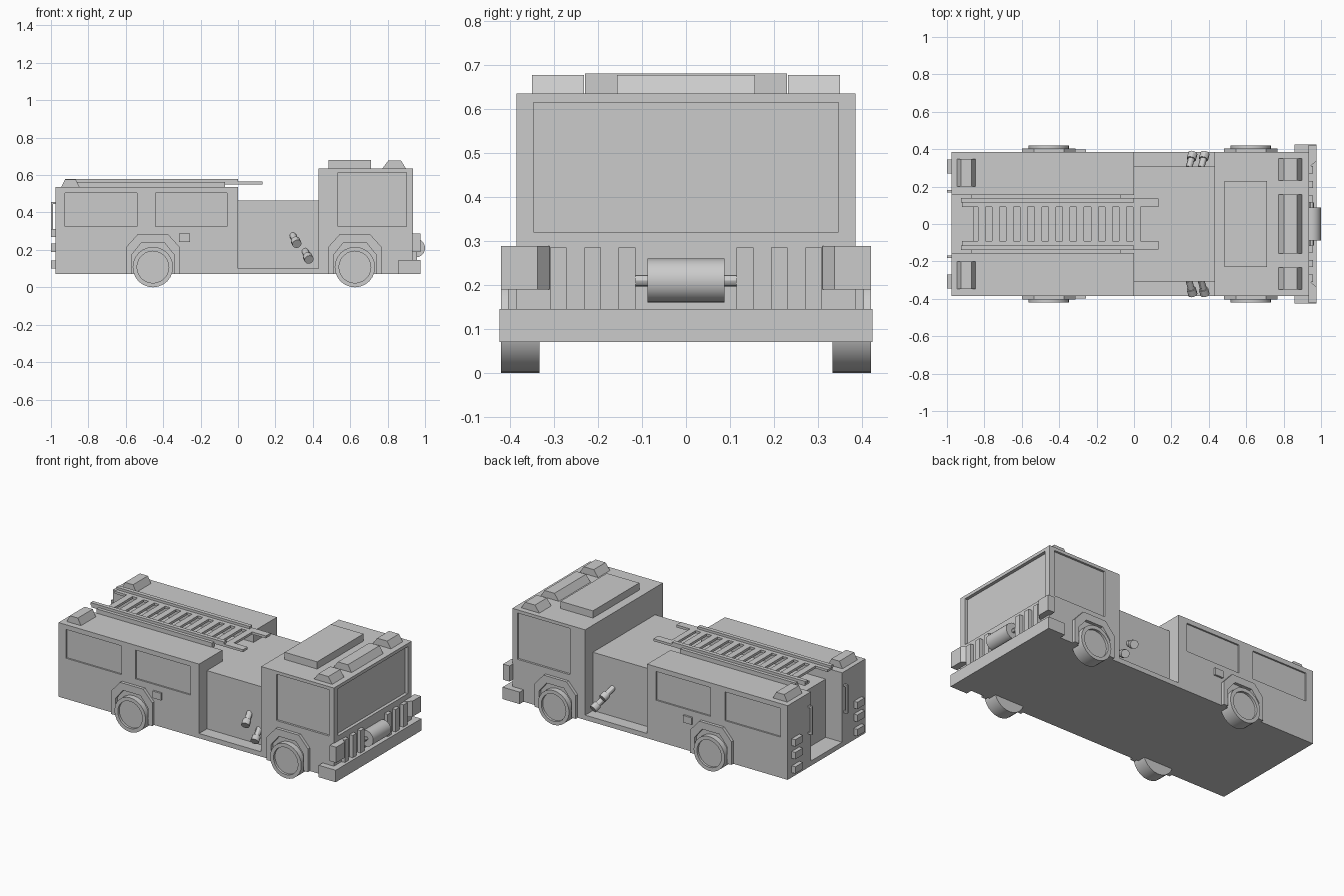
import bpy, bmesh
from mathutils import Vector, Matrix

if "Cube" in bpy.data.objects:
    bpy.data.objects.remove(bpy.data.objects["Cube"])


def finish(name, bm):
    bmesh.ops.recalc_face_normals(bm, faces=bm.faces[:])
    me = bpy.data.meshes.new(name)
    bm.to_mesh(me)
    bm.free()
    ob = bpy.data.objects.new(name, me)
    bpy.context.collection.objects.link(ob)
    return ob


def activate(ob):
    bpy.ops.object.select_all(action='DESELECT')
    ob.select_set(True)
    bpy.context.view_layer.objects.active = ob


def prism(name, pts, axis, a, b):
    """Extrude a 2D outline along an axis from a to b."""
    place = {'x': lambda p, t: (t, p[0], p[1]),
             'y': lambda p, t: (p[0], t, p[1]),
             'z': lambda p, t: (p[0], p[1], t)}[axis]
    bm = bmesh.new()
    face = bm.faces.new([bm.verts.new(place(p, a)) for p in pts])
    ext = bmesh.ops.extrude_face_region(bm, geom=[face])
    move = Vector(place((0, 0), b - a))
    bmesh.ops.translate(bm, vec=move, verts=[v for v in ext['geom'] if isinstance(v, bmesh.types.BMVert)])
    return finish(name, bm)


def box(name, x, y, z):
    return prism(name, [(x[0], y[0]), (x[1], y[0]), (x[1], y[1]), (x[0], y[1])], 'z', z[0], z[1])


def side(s, a, b):
    return sorted((s * a, s * b))


def tube(name, p, q, r, segs=12, inset=0, depth=0):
    """Cylinder from p to q; the q end may get a sunken disc."""
    p, q = Vector(p), Vector(q)
    d = q - p
    bm = bmesh.new()
    bmesh.ops.create_cone(bm, cap_ends=True, segments=segs, radius1=r, radius2=r, depth=d.length)
    if inset:
        bm.normal_update()
        cap = [f for f in bm.faces if f.normal.z > 0.9]
        bmesh.ops.inset_region(bm, faces=cap, thickness=inset)
        low = bmesh.ops.extrude_face_region(bm, geom=cap)
        bmesh.ops.delete(bm, geom=cap, context='FACES_ONLY')
        bmesh.ops.translate(bm, vec=(0, 0, -depth), verts=[v for v in low['geom'] if isinstance(v, bmesh.types.BMVert)])
    bmesh.ops.transform(bm, verts=bm.verts, matrix=Matrix.Translation((p + q) / 2) @ d.to_track_quat('Z', 'Y').to_matrix().to_4x4())
    ob = finish(name, bm)
    activate(ob)
    bpy.ops.object.shade_smooth_by_angle()
    return ob


def cut(ob, x, y, z):
    """Cut a box-shaped recess out of an object."""
    c = box("cutter", x, y, z)
    c.hide_render = True
    m = ob.modifiers.new("recess", 'BOOLEAN')
    m.operation, m.solver, m.object = 'DIFFERENCE', 'EXACT', c
    activate(ob)
    bpy.ops.object.modifier_apply(modifier=m.name)
    bpy.data.objects.remove(c)


# Rear body with ladder channel, rear step recess and sunken shutters
rear = box("rear_body", (-0.975, 0), (-0.385, 0.385), (0.07, 0.535))
cut(rear, (-1.1, 0.1), (-0.155, 0.155), (0.465, 0.7))
cut(rear, (-1.1, -0.86), (-0.155, 0.155), (0.1, 0.6))
for s in (-1, 1):
    for x in ((-0.925, -0.54), (-0.44, -0.06)):
        cut(rear, x, side(s, 0.375, 0.5), (0.325, 0.505))

# Pump section with side steps
box("pump_section", (0, 0.43), (-0.308, 0.308), (0.07, 0.465))
for s in (-1, 1):
    box("side_step", (0, 0.43), side(s, 0.308, 0.385), (0.07, 0.1))

# Cab with sunken windows
cab = box("cab", (0.43, 0.935), (-0.385, 0.385), (0.07, 0.635))
cut(cab, (0.915, 1.1), (-0.347, 0.347), (0.32, 0.615))
for s in (-1, 1):
    cut(cab, (0.535, 0.9), side(s, 0.372, 0.5), (0.325, 0.615))
box("roof_unit", (0.485, 0.71), (-0.23, 0.23), (0.63, 0.68))

# Beacons on the cab roof and rear roof corners
cab_light = [(0.77, 0.632), (0.9, 0.632), (0.872, 0.677), (0.803, 0.677)]
rear_light = [(-0.947, 0.532), (-0.845, 0.532), (-0.868, 0.577), (-0.924, 0.577)]
prism("roof_light_bar", cab_light, 'y', -0.157, 0.157)
for s in (-1, 1):
    prism("cab_beacon", cab_light, 'y', *side(s, 0.232, 0.35))
    prism("rear_beacon", rear_light, 'y', *side(s, 0.2, 0.347))

# Wheels and angular fender flares
half = [(0.143, 0.07), (0.143, 0.215), (0.08, 0.285)]
inner = [(0.113, 0.07), (0.113, 0.175), (0.06, 0.24)]
arch = half + [(-x, z) for x, z in reversed(half)] + [(-x, z) for x, z in inner] + list(reversed(inner))
for cx in (-0.455, 0.625):
    for s in (-1, 1):
        tube("wheel", (cx, s * 0.333, 0.108), (cx, s * 0.42, 0.108), 0.108, 24, 0.023, 0.015)
        prism("fender_flare", [(cx + x, z) for x, z in arch], 'y', *side(s, 0.375, 0.404))

# Fuel hatches and hose outlets on both sides
for s in (-1, 1):
    box("side_hatch", (-0.315, -0.257), side(s, 0.38, 0.397), (0.243, 0.287))
    for x, z in ((0.293, 0.278), (0.358, 0.194)):
        p, q = Vector((x, s * 0.3, z)), Vector((x + 0.022, s * 0.378, z - 0.046))
        tube("hose_outlet", p, p.lerp(q, 0.65), 0.018)
        tube("hose_cap", p.lerp(q, 0.6), q, 0.025)

# Front bumper, headlights and grille bars
box("bumper", (0.857, 0.975), (-0.424, 0.424), (0.07, 0.145))
for s in (-1, 1):
    prism("headlight", [(0.93, s * 0.31), (0.945, s * 0.31), (0.975, s * 0.337), (0.975, s * 0.42), (0.93, s * 0.42)], 'z', 0.19, 0.288)
    for y in (0.115, 0.193, 0.271):
        box("grille_bar", (0.93, 0.958), side(s, y, y + 0.038), (0.14, 0.285))

# Winch
tube("winch_drum", (0.95, -0.088, 0.21), (0.95, 0.088, 0.21), 0.05, 24)
tube("winch_axle", (0.95, -0.115, 0.21), (0.95, 0.115, 0.21), 0.013)

# Tail lights and rear grab handles
for s in (-1, 1):
    for z in (0.1, 0.19, 0.27):
        box("tail_light", (-1.0, -0.97), side(s, 0.27, 0.345), (z, z + 0.043))
    box("grab_handle", (-1.0, -0.988), side(s, 0.168, 0.182), (0.28, 0.457))
    for z in (0.28, 0.445):
        box("handle_mount", (-0.99, -0.97), side(s, 0.168, 0.182), (z, z + 0.012))

# Two-section ladder on the roof
for s in (-1, 1):
    box("lower_ladder_rail", (-0.92, 0.13), side(s, 0.09, 0.137), (0.55, 0.565))
    box("upper_ladder_rail", (-0.925, 0), side(s, 0.115, 0.14), (0.564, 0.58))
    box("ladder_support", (-0.87, -0.07), side(s, 0.13, 0.158), (0.53, 0.562))
for i in range(12):
    x = -0.835 + i * 0.0755
    box("ladder_rung", (x, x + 0.04), (-0.1, 0.1), (0.55, 0.565))
